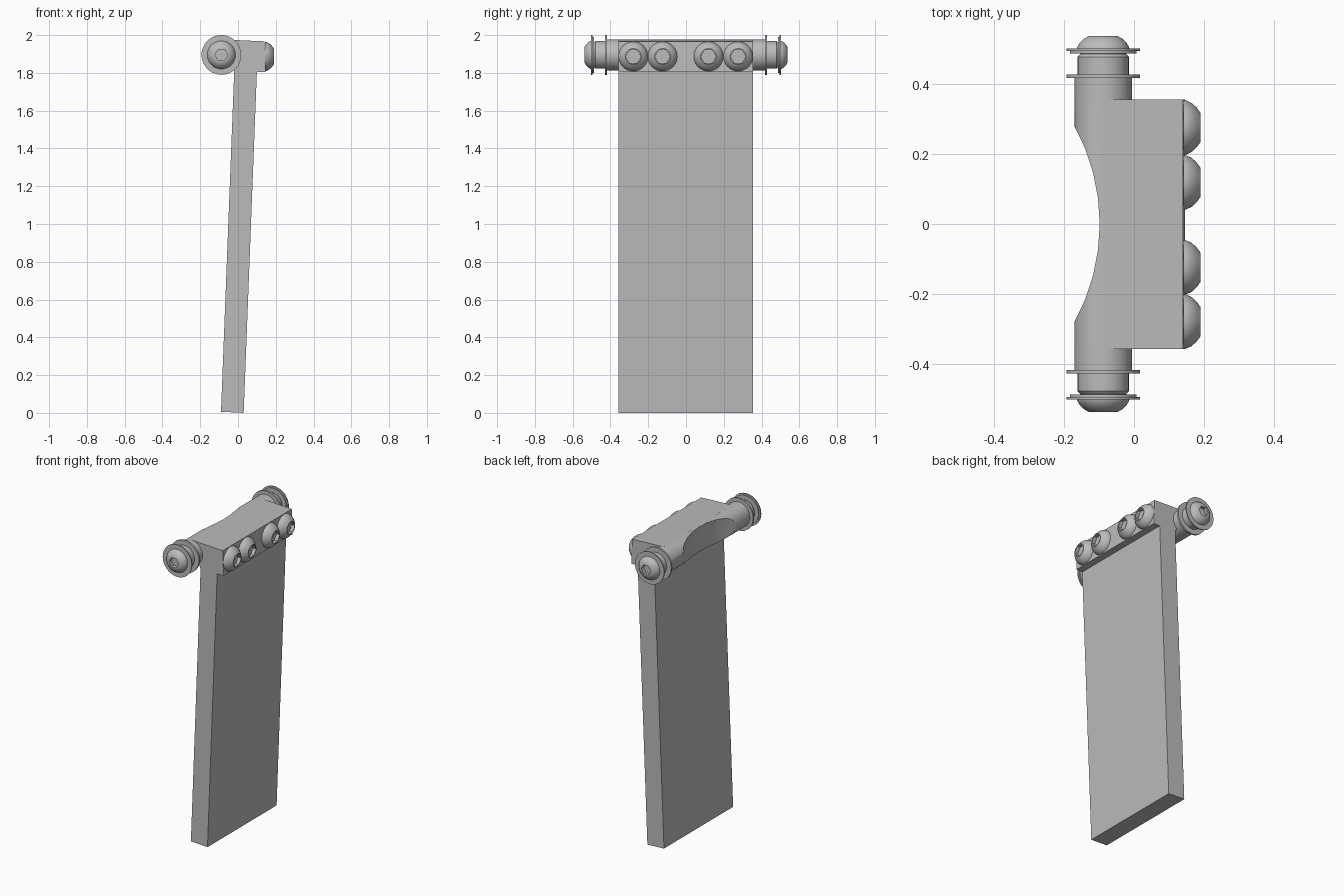
import bpy
import bmesh
import math
from mathutils import Vector

if "Cube" in bpy.data.objects:
    bpy.data.objects.remove(bpy.data.objects["Cube"], do_unlink=True)

steel = bpy.data.materials.new("grey steel")
steel.use_nodes = True
grey = (0.5, 0.5, 0.5, 1.0)
steel.diffuse_color = grey
steel.node_tree.nodes["Principled BSDF"].inputs["Base Color"].default_value = grey

AXLE_X, AXLE_Z = -0.088, 1.895
SIDES = 48


def finish(name, bm, smooth=True):
    """Turn a bmesh into a named, shaded object."""
    bmesh.ops.recalc_face_normals(bm, faces=bm.faces)
    mesh = bpy.data.meshes.new(name)
    bm.to_mesh(mesh)
    bm.free()
    mesh.materials.append(steel)
    obj = bpy.data.objects.new(name, mesh)
    bpy.context.collection.objects.link(obj)
    if smooth:
        shade(obj)
    return obj


def shade(obj):
    bpy.ops.object.select_all(action="DESELECT")
    obj.select_set(True)
    bpy.context.view_layer.objects.active = obj
    bpy.ops.object.shade_smooth_by_angle(angle=math.radians(30))


def prism(name, outline, y0, y1):
    """Extrude an x-z outline along y."""
    bm = bmesh.new()
    face = bm.faces.new([bm.verts.new((x, y0, z)) for x, z in outline])
    out = bmesh.ops.extrude_face_region(bm, geom=[face])
    moved = [v for v in out["geom"] if isinstance(v, bmesh.types.BMVert)]
    bmesh.ops.translate(bm, verts=moved, vec=(0, y1 - y0, 0))
    return finish(name, bm, smooth=False)


def lathe(name, origin, axis, rings, hex_from=None, smooth=True):
    """Spin (height, radius) rings about an axis; rings from hex_from on are hexagonal."""
    axis, up = Vector(axis), Vector((0, 0, 1))
    if abs(axis.z) > 0.9:
        up = Vector((0, 1, 0))
    side = axis.cross(up)
    bm = bmesh.new()
    loops = []
    for i, (h, r) in enumerate(rings):
        loop = []
        for k in range(SIDES):
            a = math.tau * k / SIDES
            rad = r
            if hex_from is not None and i >= hex_from:
                sector = math.pi / 3
                rad = r * math.cos(sector / 2) / math.cos(a % sector - sector / 2)
            offset = axis * h + side * (rad * math.cos(a)) + up * (rad * math.sin(a))
            loop.append(bm.verts.new(Vector(origin) + offset))
        loops.append(loop)
    for low, high in zip(loops, loops[1:]):
        for k in range(SIDES):
            n = (k + 1) % SIDES
            bm.faces.new((low[k], low[n], high[n], high[k]))
    bm.faces.new(loops[0][::-1])
    bm.faces.new(loops[-1])
    return finish(name, bm, smooth)


# Leaning flat plate
prism("plate", [(-0.09, 0.006), (0.03, 0.0), (0.1, 1.808), (-0.02, 1.81)], -0.358, 0.356)

# Clamp block that holds the plate
prism("clamp_block", [(-0.085, 1.977), (0.14, 1.967), (0.146, 1.805), (-0.02, 1.805)],
      -0.358, 0.356)

# Round barrel with a shallow curved scoop on its outer side
barrel = lathe("barrel", (AXLE_X, 0, AXLE_Z), (0, 1, 0),
               [(-0.42, 0.082), (0.425, 0.082)], smooth=False)
cutter = lathe("scoop_cutter", (-0.678, 0, AXLE_Z), (0, 0, 1),
               [(-0.3, 0.58), (0.3, 0.58)], smooth=False)
cutter.hide_render = True
scoop = barrel.modifiers.new("scoop", "BOOLEAN")
scoop.operation = "DIFFERENCE"
scoop.solver = "EXACT"
scoop.object = cutter
bpy.context.view_layer.objects.active = barrel
bpy.ops.object.modifier_apply(modifier="scoop")
bpy.data.objects.remove(cutter, do_unlink=True)
shade(barrel)

# Washers, bushing and button-head bolt at both ends of the barrel
for word, s in (("front", -1), ("back", 1)):
    centre, axis = (AXLE_X, 0, AXLE_Z), (0, s, 0)
    lathe(word + "_inner_washer", centre, axis, [(0.417, 0.105), (0.428, 0.105)])
    lathe(word + "_bushing", centre, axis,
          [(0.42, 0.073), (0.478, 0.073), (0.486, 0.066), (0.492, 0.066)])
    lathe(word + "_outer_washer", centre, axis,
          [(0.488, 0.095), (0.495, 0.095), (0.495, 0.105), (0.502, 0.105)])
    lathe(word + "_bolt_head", centre, axis,
          [(0.5, 0.075), (0.506, 0.074), (0.519, 0.066), (0.53, 0.054),
           (0.538, 0.04), (0.538, 0.034), (0.515, 0.034)], hex_from=5)

# Row of four button-head screws on the clamp block
for i, y in enumerate((-0.279, -0.124, 0.119, 0.276)):
    lathe(f"clamp_screw_{i + 1}", (0.142, y, 1.887), (1, 0, 0),
          [(0, 0.078), (0.008, 0.077), (0.023, 0.07), (0.037, 0.057),
           (0.048, 0.042), (0.048, 0.04), (0.024, 0.04)], hex_from=5)
